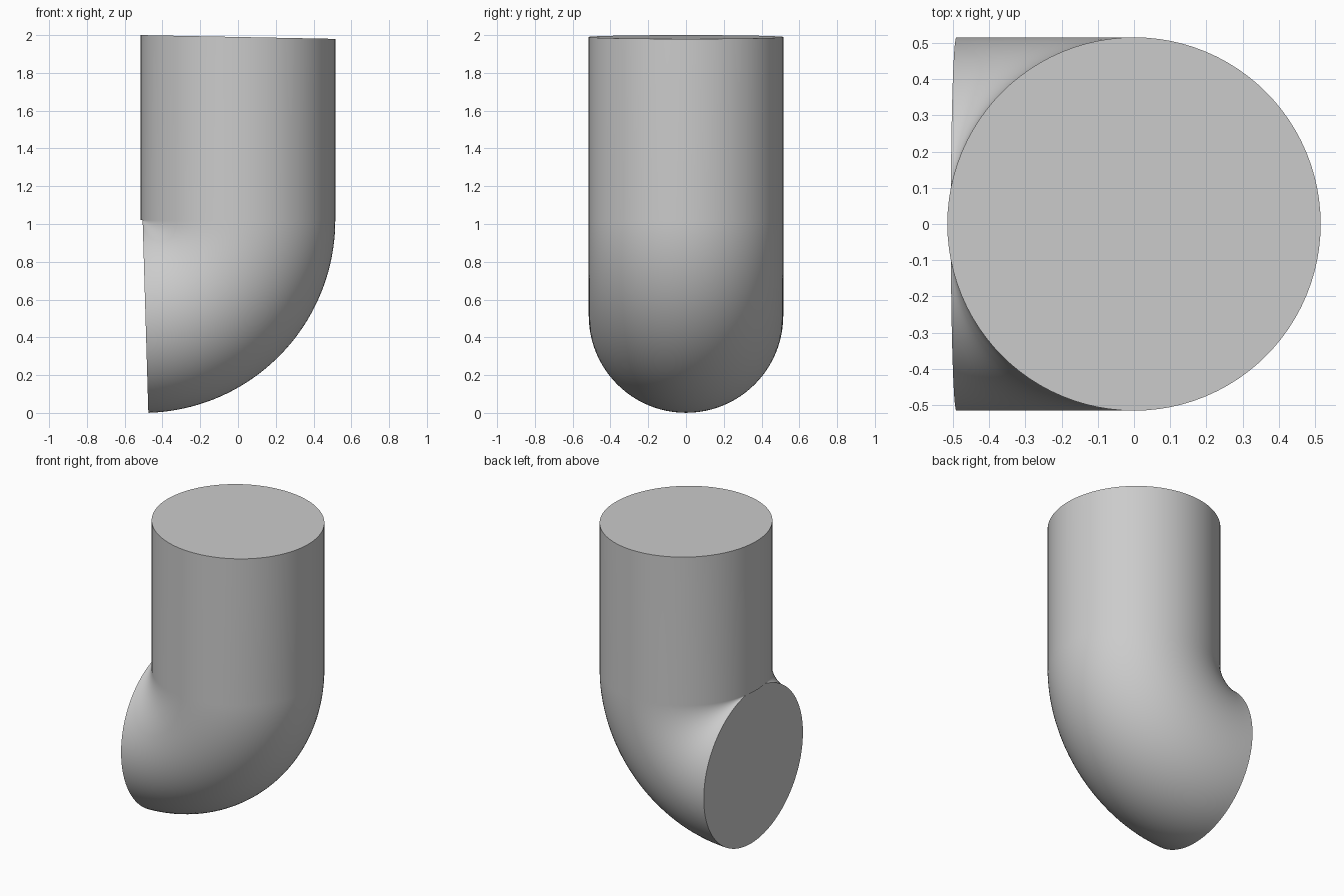
import bpy, bmesh
from math import sin, cos, pi, radians

cube = bpy.data.objects.get("Cube")
if cube:
    bpy.data.objects.remove(cube, do_unlink=True)

SIDES = 96          # sides of the round section
STEPS = 40          # rings in the bend
RADIUS = 0.515      # section radius
BEND = 0.505        # centreline radius of the bend
PIVOT_Z = 1.02      # height of the bend centre
ANGLE = radians(88.3)

grey = bpy.data.materials.new("light grey")
grey.use_nodes = True
colour = (0.6, 0.6, 0.6, 1)
grey.diffuse_color = colour
grey.node_tree.nodes["Principled BSDF"].inputs["Base Color"].default_value = colour

bm = bmesh.new()


def ring(place):
    """Round section; place maps an offset across the bend and y to a point."""
    turns = [2 * pi * i / SIDES for i in range(SIDES)]
    return [bm.verts.new(place(RADIUS * cos(t), RADIUS * sin(t))) for t in turns]


# Straight upper pipe, with a slightly slanted top
rings = [ring(lambda u, y: (u, y, 1.99 - 0.0194 * u))]

# Tight bend swept down and round to the side opening
for k in range(STEPS + 1):
    a = ANGLE * k / STEPS
    rings.append(ring(lambda u, y: (-BEND + (BEND + u) * cos(a), y,
                                    PIVOT_Z - (BEND + u) * sin(a))))

# Skin between rings, then flat closed ends
for upper, lower in zip(rings, rings[1:]):
    for i in range(SIDES):
        j = (i + 1) % SIDES
        bm.faces.new((upper[i], lower[i], lower[j], upper[j]))
bm.faces.new(rings[0])
bm.faces.new(rings[-1][::-1])

mesh = bpy.data.meshes.new("pipe_elbow")
bm.to_mesh(mesh)
bm.free()
mesh.materials.append(grey)
elbow = bpy.data.objects.new("pipe_elbow", mesh)
bpy.context.collection.objects.link(elbow)

bpy.ops.object.select_all(action='DESELECT')
elbow.select_set(True)
bpy.context.view_layer.objects.active = elbow
bpy.ops.object.shade_smooth_by_angle(angle=radians(30))
